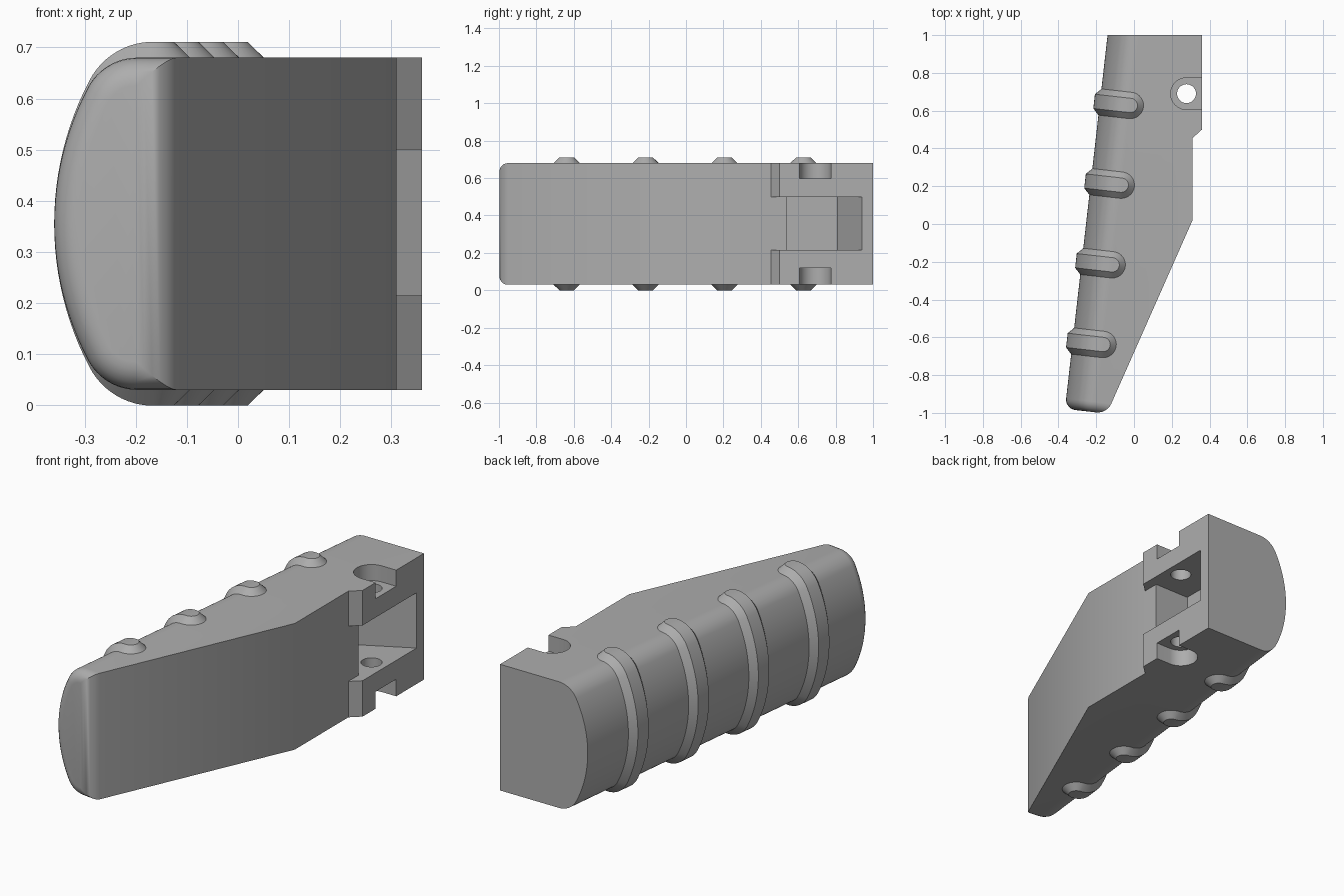
import bpy, bmesh
from math import sin, cos, pi, atan, atan2, sqrt, radians
from mathutils import Matrix, Vector

if "Cube" in bpy.data.objects:
    bpy.data.objects.remove(bpy.data.objects["Cube"])

grey = bpy.data.materials.new("matte grey")
grey.use_nodes = True
grey.diffuse_color = (0.42, 0.42, 0.42, 1)
grey.node_tree.nodes["Principled BSDF"].inputs["Base Color"].default_value = grey.diffuse_color

MID, HALF = 0.355, 0.325          # middle height and half thickness
SIDE_R, FILLET = 0.57, 0.11       # bulged side and its corner radius
TILT = atan(0.114)
# local frame: x across the grip, y along it, origin on the bulged side
FRAME = Matrix.Translation((-0.254, 0, MID)) @ Matrix.Rotation(-TILT, 4, 'Z')


def add_object(name, bm):
    bmesh.ops.recalc_face_normals(bm, faces=bm.faces)
    mesh = bpy.data.meshes.new(name)
    bm.to_mesh(mesh)
    bm.free()
    mesh.materials.append(grey)
    obj = bpy.data.objects.new(name, mesh)
    bpy.context.collection.objects.link(obj)
    return obj


def prism(name, outline, low, high):
    """Upright prism from an outline seen from above."""
    bm = bmesh.new()
    face = bm.faces.new([bm.verts.new((x, y, low)) for x, y in outline])
    side = bmesh.ops.extrude_face_region(bm, geom=[face])
    verts = [v for v in side["geom"] if isinstance(v, bmesh.types.BMVert)]
    bmesh.ops.translate(bm, verts=verts, vec=(0, 0, high - low))
    return add_object(name, bm)


def boolean(obj, cutter, operation):
    mod = obj.modifiers.new("cut", 'BOOLEAN')
    mod.operation, mod.solver, mod.object = operation, 'EXACT', cutter
    graph = bpy.context.evaluated_depsgraph_get()
    mesh = bpy.data.meshes.new_from_object(obj.evaluated_get(graph))
    obj.modifiers.clear()
    obj.data = mesh
    bpy.data.objects.remove(cutter)


def smooth(obj):
    bpy.ops.object.select_all(action='DESELECT')
    obj.select_set(True)
    bpy.context.view_layer.objects.active = obj
    bpy.ops.object.shade_smooth_by_angle(angle=radians(30))


def side_path():
    """Points and normals of the bulged side, bottom to top."""
    cz = HALF - FILLET
    cu = SIDE_R - sqrt((SIDE_R - FILLET) ** 2 - cz ** 2)
    join = atan2(cz, SIDE_R - cu)
    upper = []
    for i in range(13):
        a = join * i / 12
        upper.append((SIDE_R - SIDE_R * cos(a), SIDE_R * sin(a), -cos(a), sin(a)))
    for i in range(1, 13):
        a = join + (pi / 2 - join) * i / 12
        upper.append((cu - FILLET * cos(a), cz + FILLET * sin(a), -cos(a), sin(a)))
    lower = [(u, -z, nu, -nz) for u, z, nu, nz in upper[:0:-1]]
    return lower + upper


path = side_path()

# Grip body: D-shaped bar trimmed to the outline seen from above
bm = bmesh.new()
section = [(u, z) for u, z, _, _ in path] + [(1.2, HALF), (1.2, -HALF)]
face = bm.faces.new([bm.verts.new((u, -0.985, z)) for u, z in section])
bar = bmesh.ops.extrude_face_region(bm, geom=[face])
bmesh.ops.translate(bm, vec=(0, 2.4, 0),
                    verts=[v for v in bar["geom"] if isinstance(v, bmesh.types.BMVert)])
bm.transform(FRAME)
body = add_object("grip_body", bm)
outline = [(-0.8, 1), (0.36, 1), (0.36, 0.5), (0.31, 0.455), (0.31, 0.02),
           (-0.319, -1.4), (-0.8, -1.4)]
boolean(body, prism("outline_cutter", outline, -0.5, 1.2), 'INTERSECT')

# Rounded rim of the lower end
bm = bmesh.new()
bm.from_mesh(body.data)
bmesh.ops.remove_doubles(bm, verts=bm.verts, dist=0.0001)
bm.normal_update()
end_dir = FRAME.to_3x3() @ Vector((0, -1, 0))
rim = {e for f in bm.faces if f.normal.dot(end_dir) > 0.99 for e in f.edges
       if any(g.normal.dot(end_dir) < 0.99 for g in e.link_faces)}
bmesh.ops.bevel(bm, geom=list(rim), offset=0.055, offset_type='OFFSET', segments=6,
                profile=0.5, affect='EDGES', clamp_overlap=False)
bm.to_mesh(body.data)
bm.free()

# Mounting pocket with a sloped back wall
pocket = [(0.31, 0.455), (0.31, 0.54), (0.11, 0.54), (0.11, 0.81),
          (0.36, 0.94), (0.5, 0.94), (0.5, 0.455)]
boolean(body, prism("pocket_cutter", pocket, 0.215, 0.5), 'DIFFERENCE')


# Screw hole and open counterbores
def arc(radius, start, sweep, steps):
    return [(0.278 + radius * cos(start + sweep * i / steps),
             0.69 + radius * sin(start + sweep * i / steps)) for i in range(steps + 1)]


seat = arc(0.084, pi / 2, pi, 24) + [(0.5, 0.606), (0.5, 0.774)]
for low, high in ((-0.2, 0.118), (0.597, 0.9)):
    boolean(body, prism("counterbore_cutter", seat, low, high), 'DIFFERENCE')
boolean(body, prism("hole_cutter", arc(0.05, 0, 2 * pi, 32)[:-1], -0.2, 0.9), 'DIFFERENCE')
smooth(body)

# Raised ribs wrapping the bulged side, with rounded ends
BASE, TOP, RISE = 0.07, 0.038, 0.031
RIB_END = 0.162
profile = [(-BASE, -0.006), (-BASE, 0), (-TOP, RISE), (TOP, RISE), (BASE, 0), (BASE, -0.006)]


def rib_rows():
    rows = [[(u + nu * h, w, z + nz * h) for w, h in profile] for u, z, nu, nz in path]
    for sign in (-1, 1):
        cap = []
        for i in range(1, 11):
            t = pi / 2 * i / 10
            cap.append([(RIB_END + abs(w) * sin(t), w * cos(t), sign * (HALF + h))
                        for w, h in profile])
        rows = cap[::-1] + rows if sign < 0 else rows + cap
    return rows


for n in range(4):
    bm = bmesh.new()
    grid = [[bm.verts.new(p) for p in row] for row in rib_rows()]
    for a, b in zip(grid, grid[1:]):
        for j in range(len(profile) - 1):
            bm.faces.new((a[j], a[j + 1], b[j + 1], b[j]))
    bmesh.ops.remove_doubles(bm, verts=bm.verts, dist=0.0005)
    bm.transform(FRAME @ Matrix.Translation((0, 0.65 - 0.4245 * n, 0)))
    smooth(add_object(f"grip_rib_{n + 1}", bm))
